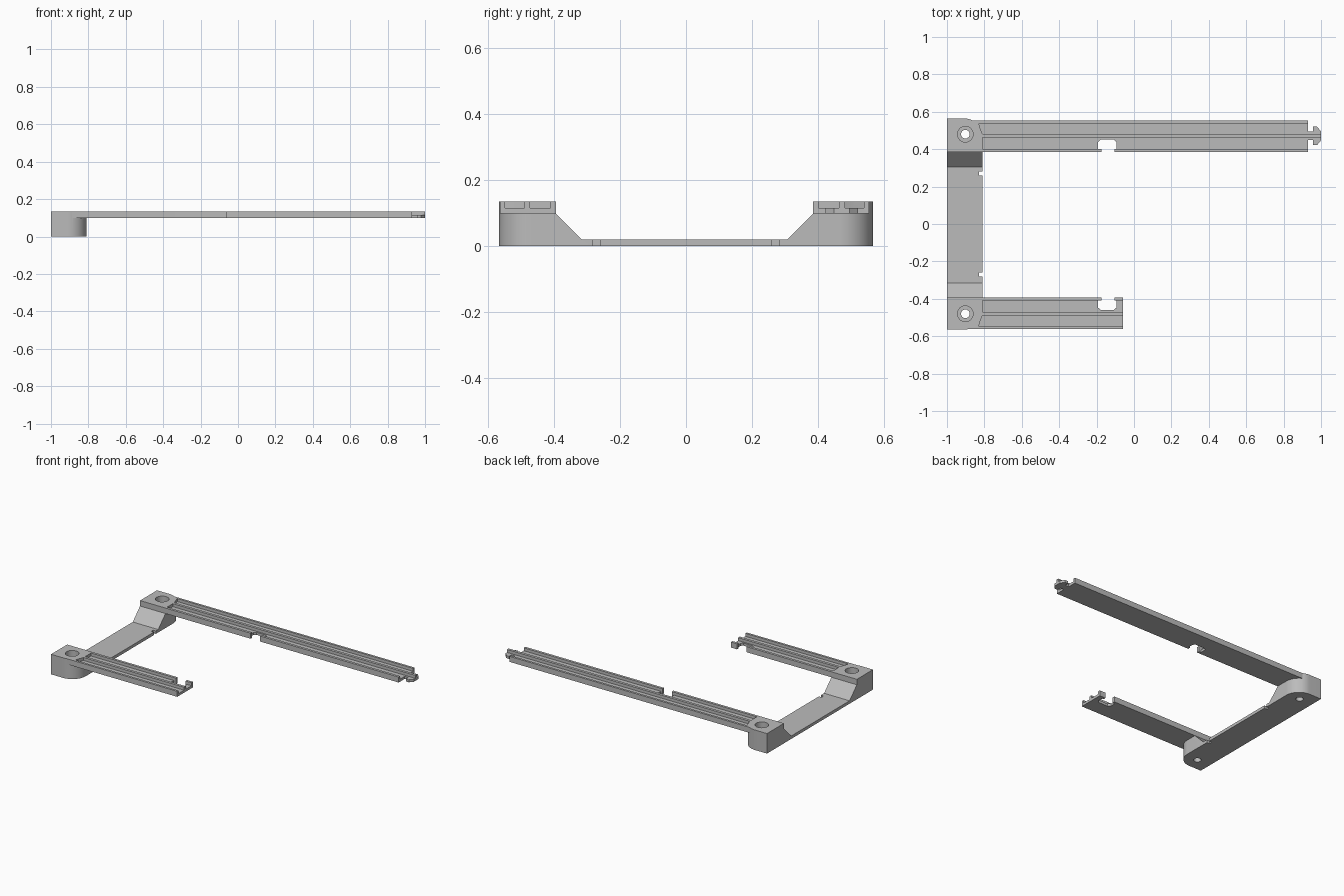
import bpy
import bmesh
from math import sin, cos, pi

cube = bpy.data.objects.get("Cube")
if cube:
    bpy.data.objects.remove(cube, do_unlink=True)

grey = bpy.data.materials.new("plain_grey")
grey.use_nodes = True
colour = (0.5, 0.5, 0.5, 1)
grey.diffuse_color = colour
grey.node_tree.nodes["Principled BSDF"].inputs["Base Color"].default_value = colour

LEFT, INNER = -1.0, -0.81      # crossbar extent in x
FLOOR, TOP = 0.098, 0.135      # underside and top of the rails
CHANNEL = 0.115                # channel floor height
HALF, RADIUS = 0.565, 0.1


def prism(name, points, lo, hi, along_x=False):
    """Extrude a flat outline along z, or a y-z outline along x."""
    bm = bmesh.new()
    ends = []
    for t in (lo, hi):
        ends.append([bm.verts.new((t, a, b) if along_x else (a, b, t)) for a, b in points])
    bm.faces.new(ends[0])
    bm.faces.new(ends[1])
    n = len(points)
    for i in range(n):
        j = (i + 1) % n
        bm.faces.new((ends[0][i], ends[0][j], ends[1][j], ends[1][i]))
    bmesh.ops.recalc_face_normals(bm, faces=bm.faces)
    mesh = bpy.data.meshes.new(name)
    bm.to_mesh(mesh)
    bm.free()
    mesh.materials.append(grey)
    obj = bpy.data.objects.new(name, mesh)
    bpy.context.collection.objects.link(obj)
    return obj


def rect(x0, x1, y0, y1):
    return [(x0, y0), (x1, y0), (x1, y1), (x0, y1)]


def circle(x, y, r, n=32):
    return [(x + r * cos(2 * pi * i / n), y + r * sin(2 * pi * i / n)) for i in range(n)]


def combine(target, tool, operation):
    """Apply a boolean and discard the tool."""
    tool.hide_render = True
    mod = target.modifiers.new("shape", 'BOOLEAN')
    mod.operation, mod.solver, mod.object = operation, 'EXACT', tool
    bpy.context.view_layer.objects.active = target
    bpy.ops.object.modifier_apply(modifier=mod.name)
    bpy.data.objects.remove(tool, do_unlink=True)


# Crossbar: raised end blocks, ramps and a thin middle
profile = [(-0.6, 0), (0.6, 0), (0.6, TOP), (0.384, TOP), (0.384, FLOOR), (0.306, 0.02),
           (-0.315, 0.02), (-0.393, FLOOR), (-0.393, TOP), (-0.6, TOP)]
frame = prism("rail_frame", profile, -1.1, -0.7, along_x=True)

# Rounded outer corners on the inner side of the crossbar
plan = [(LEFT, HALF), (LEFT, -HALF)]
for sign in (-1, 1):
    arc = [(INNER - RADIUS + RADIUS * cos(k * pi / 32),
            sign * (HALF - RADIUS + RADIUS * sin(k * pi / 32))) for k in range(17)]
    plan += arc[::-1] if sign < 0 else arc
combine(frame, prism("corner_outline", plan, -0.1, 0.3), 'INTERSECT')

# Rails with twin channels and an open side notch
for side, edge, end in ((1, 0.384, 0.93), (-1, 0.393, -0.06)):
    def outline(points):
        return [(x, side * (edge + d)) for x, d in points]

    combine(frame, prism("rail", outline(rect(-0.9, end, 0, 0.169)), FLOOR, TOP), 'UNION')
    past = end + 0.02
    inner_channel = rect(INNER, past, 0.017, 0.078)
    outer_channel = [(INNER, 0.096), (past, 0.096), (past, 0.154), (-0.83, 0.154), (-0.82, 0.12)]
    for channel in (inner_channel, outer_channel):
        combine(frame, prism("channel_cutter", outline(channel), CHANNEL, 0.2), 'DIFFERENCE')

    notch = [(-0.175, -0.02), (-0.105, -0.02), (-0.105, 0.017), (-0.094, 0.017), (-0.094, 0.054),
             (-0.108, 0.067), (-0.178, 0.067), (-0.192, 0.054), (-0.192, 0.017), (-0.175, 0.017)]
    combine(frame, prism("notch_cutter", outline(notch), 0.05, 0.2), 'DIFFERENCE')

    # Counterbored screw hole
    for radius, depth in ((0.023, -0.1), (0.042, 0.06)):
        hole = circle(-0.902, side * 0.48, radius)
        combine(frame, prism("hole_cutter", hole, depth, 0.2), 'DIFFERENCE')

    # Small slot in the thin part of the crossbar
    slot = rect(-0.83, -0.8, side * 0.27 - 0.011, side * 0.27 + 0.011)
    combine(frame, prism("slot_cutter", slot, -0.1, 0.1), 'DIFFERENCE')

# Locking tab with hooked head, and the rib running over it
middle = 0.471
half_tab = [(0.9, 0.023), (0.957, 0.023), (0.957, 0.049), (0.979, 0.049), (1.0, 0.024)]
tab = [(x, middle + w) for x, w in half_tab] + [(x, middle - w) for x, w in reversed(half_tab)]
combine(frame, prism("locking_tab", tab, FLOOR, CHANNEL), 'UNION')
combine(frame, prism("tab_rib", rect(0.9, 1.0, 0.462, 0.48), 0.105, TOP), 'UNION')

# Smooth the curved corners, keep edges sharp
bpy.ops.object.select_all(action='DESELECT')
frame.select_set(True)
bpy.context.view_layer.objects.active = frame
bpy.ops.object.shade_smooth_by_angle(angle=pi / 6)
